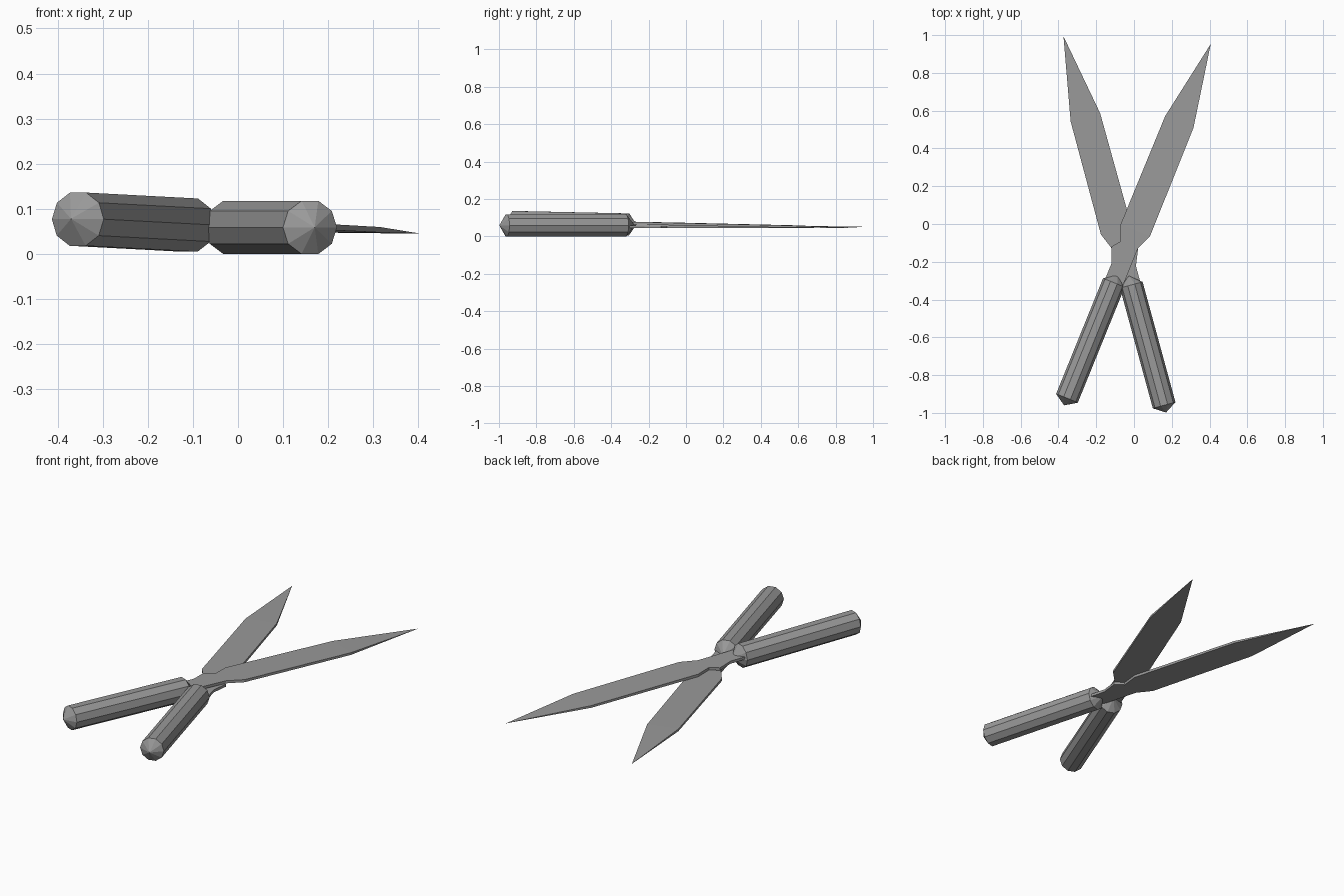
import bpy, bmesh, math
from mathutils import Vector, Matrix

cube = bpy.data.objects.get("Cube")
if cube:
    bpy.data.objects.remove(cube, do_unlink=True)

steel = bpy.data.materials.new("grey_steel")
steel.use_nodes = True
GREY = (0.32, 0.32, 0.32, 1)
steel.diffuse_color = GREY
steel.node_tree.nodes["Principled BSDF"].inputs["Base Color"].default_value = GREY

SIDES = 10
# Handle: (distance along the half, radius)
HANDLE = [(0.04, 0.062), (0.70, 0.062)]
BUTT, NECK = 0.0, 0.75
# Blade and tang: (distance along, left edge, right edge, half thickness)
BLADE = [(0.69, -0.05, 0.05, 0.007), (0.79, -0.05, 0.05, 0.007),
         (0.873, -0.084, 0.05, 0.007), (0.916, -0.05, 0.05, 0.007),
         (1.0, -0.083, 0.085, 0.007), (1.62, -0.08, 0.082, 0.006)]
TIP = 2.065
LIFT = 0.008


def bridge(bm, a, b):
    """Join two loops of equal length with quads."""
    n = len(a)
    for i in range(n):
        bm.faces.new((a[i], a[(i + 1) % n], b[(i + 1) % n], b[i]))


def fan(bm, ring, point):
    """Close a loop to a point."""
    n = len(ring)
    for i in range(n):
        bm.faces.new((ring[i], ring[(i + 1) % n], point))


def finish(bm, name, frame):
    bmesh.ops.recalc_face_normals(bm, faces=bm.faces)
    mesh = bpy.data.meshes.new(name)
    bm.to_mesh(mesh)
    bm.free()
    mesh.materials.append(steel)
    obj = bpy.data.objects.new(name, mesh)
    obj.matrix_world = frame
    bpy.context.collection.objects.link(obj)


def make_handle(name, frame):
    bm = bmesh.new()
    rings = []
    for y, r in HANDLE:
        angles = [math.tau * k / SIDES for k in range(SIDES)]
        rings.append([bm.verts.new((r * math.cos(t), y, r * math.sin(t))) for t in angles])
    bridge(bm, *rings)
    fan(bm, rings[0], bm.verts.new((0, BUTT, 0)))
    fan(bm, rings[1], bm.verts.new((0, NECK, 0)))
    finish(bm, name, frame)


def make_blade(name, frame):
    bm = bmesh.new()
    loops = []
    for y, left, right, h in BLADE:
        corners = ((left, -h), (right, -h), (right, h), (left, h))
        loops.append([bm.verts.new((x, y, LIFT + z)) for x, z in corners])
    for a, b in zip(loops, loops[1:]):
        bridge(bm, a, b)
    bm.faces.new(loops[0])
    fan(bm, loops[-1], bm.verts.new((0, TIP, LIFT)))
    finish(bm, name, frame)


def half_frame(butt, tip, side):
    """Frame with y along the half; side -1 turns it over."""
    along = (Vector(tip) - Vector(butt)).normalized()
    across = along.cross(Vector((0, 0, side))).normalized()
    frame = Matrix((across, along, across.cross(along))).transposed().to_4x4()
    return Matrix.Translation(butt) @ frame


# Two identical halves, one turned over, crossing at the pivot
right_half = half_frame((-0.37, -0.96, 0.078), (0.405, 0.95, 0.037), 1)
left_half = half_frame((0.17, -0.998, 0.059), (-0.375, 1.0, 0.059), -1)
make_handle("right_handle", right_half)
make_blade("left_blade", right_half)
make_handle("left_handle", left_half)
make_blade("right_blade", left_half)
